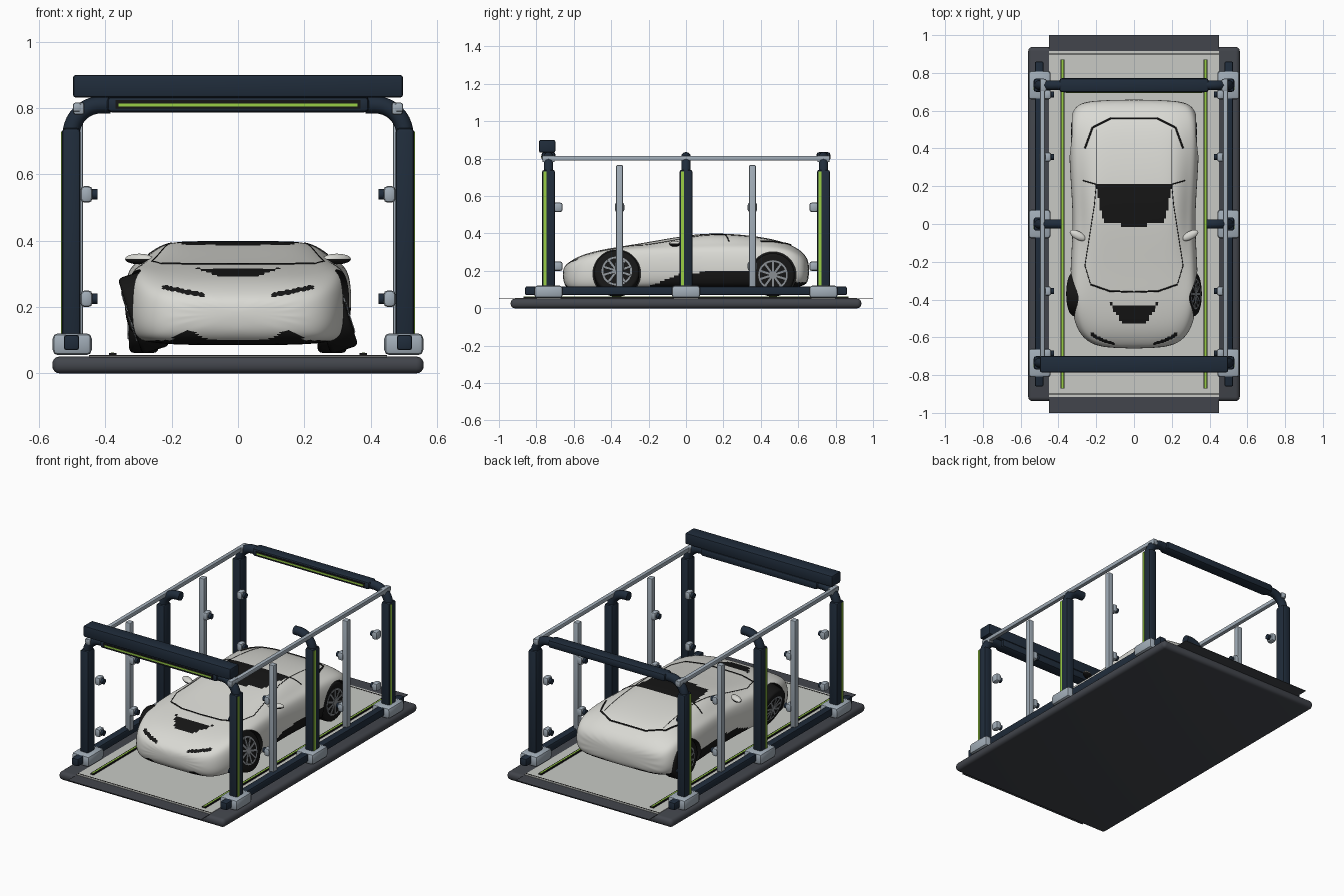
import bpy, bmesh, math
from mathutils import Matrix, Vector
from mathutils.bvhtree import BVHTree

if "Cube" in bpy.data.objects:
    bpy.data.objects.remove(bpy.data.objects["Cube"], do_unlink=True)


def material(name, *rgb):
    m = bpy.data.materials.new(name)
    m.use_nodes = True
    m.diffuse_color = (*rgb, 1)
    m.node_tree.nodes["Principled BSDF"].inputs["Base Color"].default_value = (*rgb, 1)
    return m


NAVY = material("navy", .014, .025, .043)
SLATE = material("slate", .055, .06, .072)
SILVER = material("silver", .36, .42, .48)
FLOOR = material("floor_grey", .58, .59, .56)
PAINT = material("car_paint", .7, .7, .66)
BLACK = material("black", .008, .008, .008)
GREEN = material("lime", .32, .62, .06)
RIM = material("rim_grey", .25, .27, .29)


def add(name, bm, *mats, smooth=False):
    bmesh.ops.recalc_face_normals(bm, faces=bm.faces)
    mesh = bpy.data.meshes.new(name)
    bm.to_mesh(mesh)
    bm.free()
    for m in mats:
        mesh.materials.append(m)
    ob = bpy.data.objects.new(name, mesh)
    bpy.context.collection.objects.link(ob)
    if smooth:
        activate(ob)
        bpy.ops.object.shade_smooth_by_angle(angle=math.radians(35))
    return ob


def activate(ob):
    bpy.ops.object.select_all(action='DESELECT')
    ob.select_set(True)
    bpy.context.view_layer.objects.active = ob


def box(name, centre, size, mat, bevel=0.0, segments=2):
    bm = bmesh.new()
    bmesh.ops.create_cube(bm, size=1, matrix=Matrix.Translation(centre) @ Matrix.Diagonal((*size, 1)))
    if bevel:
        bmesh.ops.bevel(bm, geom=bm.edges[:], offset=bevel, segments=segments, profile=.5, affect='EDGES')
    return add(name, bm, mat, smooth=bevel > 0)


def tube(name, points, radius, mat):
    cu = bpy.data.curves.new(name, 'CURVE')
    cu.dimensions = '3D'
    cu.bevel_depth, cu.bevel_resolution, cu.use_fill_caps = radius, 3, True
    sp = cu.splines.new('POLY')
    sp.points.add(len(points) - 1)
    for p, co in zip(sp.points, points):
        p.co = (*co, 1)
    sp.use_smooth = True
    cu.materials.append(mat)
    ob = bpy.data.objects.new(name, cu)
    bpy.context.collection.objects.link(ob)
    return ob


def cylinder(bm, r, depth, matrix=Matrix(), index=0, n=32):
    vs = bmesh.ops.create_cone(bm, cap_ends=True, segments=n, radius1=r, radius2=r,
                               depth=depth, matrix=matrix)["verts"]
    faces = {f for v in vs for f in v.link_faces}
    for f in faces:
        f.material_index = index
    return faces


# Platform, floor and end flaps
box("platform", (0, 0, .0255), (1.12, 1.875, .051), SLATE, .022, 4)
box("floor_panel", (0, 0, .051), (.9, 1.83, .006), FLOOR)
for s, end in ((-1, "front"), (1, "back")):
    box(end + "_flap", (0, s * .955, .05), (.9, .09, .003), SLATE)
    box(end + "_floor_seam", (0, s * .9, .054), (.9, .006, .002), BLACK)
for s, side in ((-1, "right"), (1, "left")):
    box(side + "_floor_channel", (s * .378, 0, .057), (.022, 1.74, .008), BLACK)
    box(side + "_floor_light", (s * .378, 0, .0615), (.009, 1.74, .002), GREEN)

# Gantry
STATIONS = ((-.735, "front"), (0, "middle"), (.735, "back"))


def lamp(name, s, y, z):
    box(name + "_housing", (s * .457, y, z), (.036, .05, .05), SILVER, .012)
    bm = bmesh.new()
    cylinder(bm, .016, .02, Matrix.Translation((s * .434, y, z)) @ Matrix.Rotation(math.pi / 2, 4, 'Y'), n=16)
    add(name + "_lens", bm, NAVY, smooth=True)


for s, side in ((-1, "right"), (1, "left")):
    box(side + "_lower_rail", (s * .502, 0, .093), (.046, 1.72, .046), NAVY, .008)
    box(side + "_upper_rail", (s * .485, 0, .802), (.026, 1.54, .026), SILVER, .006)
    for y, where in STATIONS:
        tag = f"{where}_{side}"
        box(tag + "_foot", (s * .5, y, .088), (.118, .152, .066), SILVER, .016)
        box(tag + "_post", (s * .503, y, .42), (.056, .07, .64), NAVY, .012)
        box(tag + "_post_light", (s * .5315, y - .018, .425), (.003, .016, .61), GREEN)
        # Bent tube from the post to the beam
        bend = [(s * (.413 + .09 * math.cos(a)), y, .72 + .09 * math.sin(a))
                for a in [math.pi / 2 * i / 10 for i in range(11)]]
        tube(tag + "_elbow", [(s * .503, y, .7)] + bend + [(s * .385, y, .81)], .026, NAVY)
        if y:
            box(tag + "_rail_joint", (s * .48, y, .799), (.032, .065, .036), SILVER, .006)
            for z in (.225, .54):
                lamp(f"{tag}_lamp_{'low' if z < .4 else 'high'}", s, y * .932, z)
    for y, where in ((-.355, "front"), (.355, "back")):
        tag = f"{where}_{side}_slim"
        box(tag + "_post", (s * .484, y, .435), (.034, .036, .66), SILVER, .005)
        for z in (.225, .54):
            lamp(f"{tag}_lamp_{'low' if z < .4 else 'high'}", s, y, z)

for y, where in (STATIONS[0], STATIONS[2]):
    box(where + "_beam", (0, y, .811), (.79, .074, .048), NAVY, .014)
    box(where + "_beam_recess", (0, y - .0365, .811), (.74, .004, .026), BLACK)
    box(where + "_beam_light", (0, y - .039, .81), (.72, .003, .009), GREEN)
box("header_box", (0, -.742, .866), (.995, .086, .068), NAVY, .008)

# Car body: lofted stations (y, half width, bottom, shoulder, top, roof half width)
SECTIONS = ((-.66, .15, .14, .20, .215, .10), (-.625, .25, .09, .24, .25, .17),
            (-.55, .305, .085, .275, .29, .21), (-.42, .335, .085, .318, .32, .23),
            (-.25, .335, .10, .33, .345, .23), (-.03, .32, .10, .335, .385, .23),
            (.13, .325, .10, .34, .404, .23), (.34, .34, .10, .342, .392, .225),
            (.52, .342, .10, .335, .36, .22), (.62, .32, .115, .29, .31, .20),
            (.66, .24, .14, .24, .25, .16))
bm = bmesh.new()
rings = []
for y, w, zb, zs, zt, g in SECTIONS:
    half = [(.85 * w, zb), (.99 * w, zb + .03), (1.02 * w, (zb + zs) / 2), (.98 * w, zs - .02),
            (.87 * w, zs), (g, zt - .004), (.6 * g, zt)]
    pts = [(0, zb)] + half + [(0, zt)] + [(-x, z) for x, z in reversed(half)]
    rings.append([bm.verts.new((x, y, z)) for x, z in pts])
for a, b in zip(rings, rings[1:]):
    for i in range(len(a)):
        j = (i + 1) % len(a)
        bm.faces.new((a[i], a[j], b[j], b[i]))
bm.faces.new(rings[0])
bm.faces.new(rings[-1])
body = add("car_body", bm, PAINT, BLACK)
body.modifiers.new("smooth", 'SUBSURF').levels = 3
activate(body)
bpy.ops.object.modifier_apply(modifier="smooth")


def is_black(c, n):
    x, y, z = abs(c.x), c.y, c.z
    sill = x > .2 and -.2 < y < .4 and z < min(.115 + .4 * (y + .2), .19 + .03 * y)
    scoop = n.z > .3 and -.53 < y < -.44 + 1.5 * x * x and x < .06 + .65 * (y + .53)
    roof = n.z > .5 and -.01 + x * x < y < .21 and x < .16 + .2 * y
    splitter = z < .1 or (y < -.5 and .09 < x < .2 and z < .1 + .035 * (1 - abs(x - .15) / .06))
    headlight = y < -.4 and .1 < x < .23 and abs(z - .235 - .2 * (x - .1)) < .007
    diffuser = y > .52 and z < .14 and x > .1
    return sill or scoop or roof or splitter or headlight or diffuser


for f in body.data.polygons:
    f.material_index = int(is_black(f.center, f.normal))

# Panel seams laid on the body
bm = bmesh.new()
bm.from_mesh(body.data)
tree = BVHTree.FromBMesh(bm)


def seam(name, path, radius):
    pts = []
    for (x0, y0), (x1, y1) in zip(path, path[1:]):
        for i in range(9):
            t = i / 8
            hit = tree.ray_cast(Vector((x0 + (x1 - x0) * t, y0 + (y1 - y0) * t, 1)), Vector((0, 0, -1)))[0]
            if hit:
                pts.append(hit)
    tube(name, pts, radius, BLACK)


seam("cowl_seam", [(-.23, -.32), (-.13, -.355), (0, -.36), (.13, -.355), (.23, -.32)], .004)
seam("rear_glass_seam", [(-.26, .4), (-.22, .51), (-.12, .56), (.12, .56), (.22, .51), (.26, .4)], .005)
for s, side in ((-1, "right"), (1, "left")):
    seam(side + "_canopy_seam", [(s * .2, .21), (s * .21, .1), (s * .26, -.22), (s * .23, -.32)], .002)
    seam(side + "_quarter_seam", [(s * .2, .21), (s * .27, .23)], .003)
    seam(side + "_rear_pillar_seam", [(s * .2, .21), (s * .2, .5)], .0015)
bm.free()

# Wheel arches
AXLES = ((-.37, .185, .12, "front", 18), (.465, .178, .116, "rear", 0))
bm = bmesh.new()
for y, z, r, _, _ in AXLES:
    for s in (-1, 1):
        cylinder(bm, r + .008, .24,
                 Matrix.Translation((s * .31, y, z)) @ Matrix.Rotation(math.pi / 2, 4, 'Y'), 1, 48)
cutter = add("arch_cutter", bm, PAINT, BLACK)
cutter.hide_render = True
cut = body.modifiers.new("arches", 'BOOLEAN')
cut.operation, cut.solver, cut.object = 'DIFFERENCE', 'EXACT', cutter
activate(body)
bpy.ops.object.modifier_apply(modifier="arches")
bpy.data.objects.remove(cutter, do_unlink=True)
activate(body)
bpy.ops.object.shade_smooth_by_angle(angle=math.radians(35))

# Wheels: tyre, rim ring, dark dish, spokes and hub; the front pair leans
for y, z, r, where, lean in AXLES:
    for s, side in ((-1, "right"), (1, "left")):
        bm = bmesh.new()
        tyre = cylinder(bm, r, .088, n=40)
        rims = [e for e in bm.edges if sum(len(f.verts) > 4 for f in e.link_faces) == 1]
        bmesh.ops.bevel(bm, geom=rims, offset=.014, segments=3, profile=.5, affect='EDGES')
        cylinder(bm, r * .68, .091, index=1)
        cylinder(bm, r * .6, .093, index=0)
        cylinder(bm, r * .16, .1, index=1, n=16)
        for i in range(5):
            turn = Matrix.Rotation(math.pi * i / 5, 4, 'Z') @ Matrix.Diagonal((r * 1.28, .011, .097, 1))
            for v in bmesh.ops.create_cube(bm, size=1, matrix=turn)["verts"]:
                for f in v.link_faces:
                    f.material_index = 1
        bm.transform(Matrix.Translation((s * .284, y, z)) @ Matrix.Rotation(math.radians(90 - lean), 4, 'Y'))
        add(f"{where}_{side}_wheel", bm, BLACK, RIM, smooth=True)

# Door mirrors
for s, side in ((-1, "right"), (1, "left")):
    bm = bmesh.new()
    place = Matrix.Translation((s * .298, -.06, .345)) @ Matrix.Rotation(s * .5, 4, 'Z')
    bmesh.ops.create_uvsphere(bm, u_segments=20, v_segments=12, radius=1,
                              matrix=place @ Matrix.Diagonal((.047, .022, .016, 1)))
    for f in bm.faces:
        f.material_index = int(f.calc_center_median().z < .345)
    add(side + "_mirror", bm, PAINT, BLACK, smooth=True)
    tube(side + "_mirror_arm", [(s * .24, -.05, .325), (s * .285, -.06, .342)], .006, BLACK)
